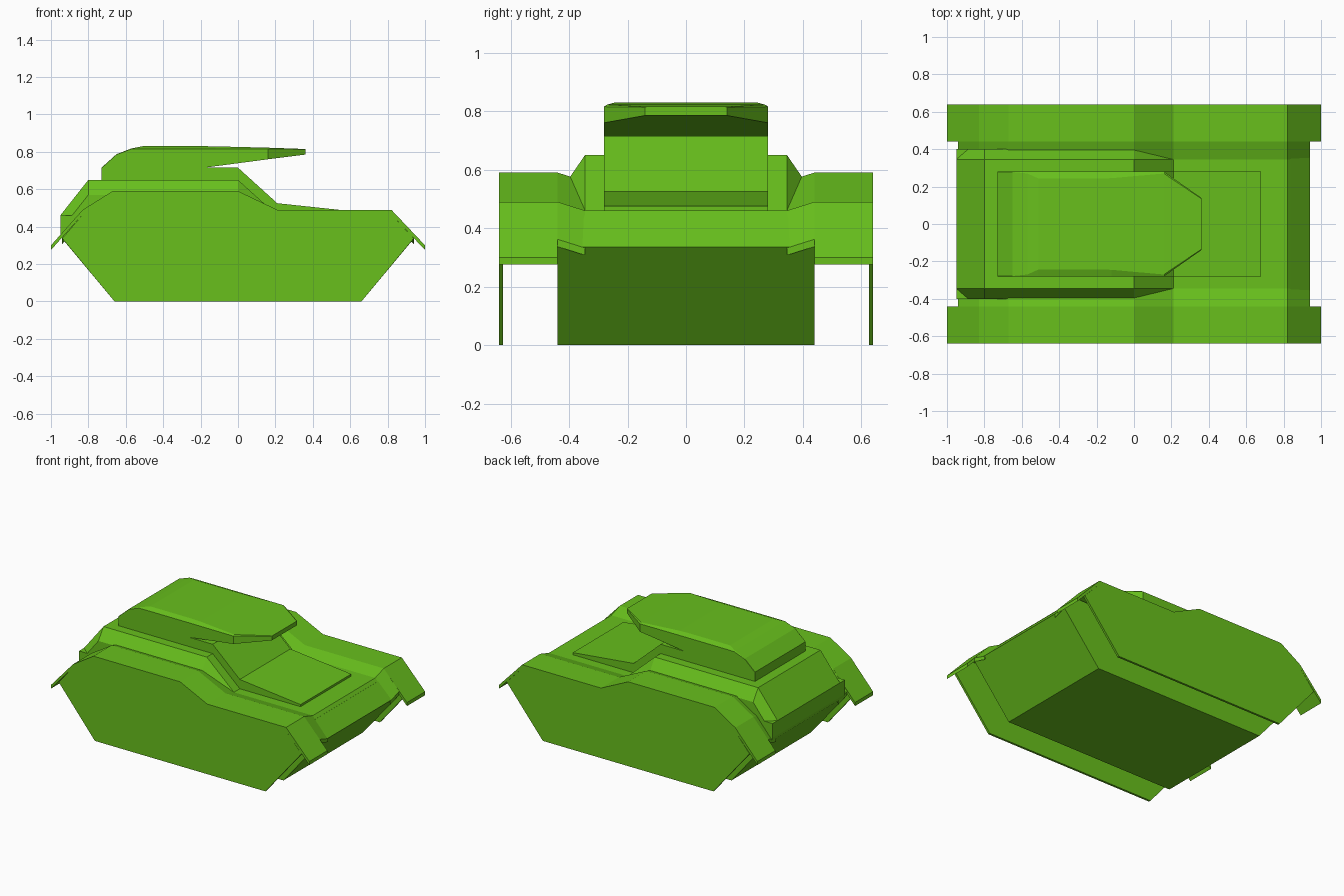
import bpy
import bmesh

if "Cube" in bpy.data.objects:
    bpy.data.objects.remove(bpy.data.objects["Cube"])

green = bpy.data.materials.new("green")
green.diffuse_color = (0.138, 0.527, 0.012, 1)
green.use_nodes = True
green.node_tree.nodes["Principled BSDF"].inputs["Base Color"].default_value = green.diffuse_color


def loft(name, rings):
    """Skin matching closed rings of 3D points and cap both ends."""
    bm = bmesh.new()
    rows = [[bm.verts.new(p) for p in ring] for ring in rings]
    n = len(rows[0])
    for a, b in zip(rows, rows[1:]):
        for i in range(n):
            j = (i + 1) % n
            bm.faces.new((a[i], a[j], b[j], b[i]))
    bm.faces.new(rows[0])
    bm.faces.new(rows[-1])
    bmesh.ops.recalc_face_normals(bm, faces=bm.faces)
    me = bpy.data.meshes.new(name)
    bm.to_mesh(me)
    bm.free()
    me.materials.append(green)
    ob = bpy.data.objects.new(name, me)
    bpy.context.collection.objects.link(ob)
    return ob


def section(profile, y, dz=0):
    return [(x, y, z + dz) for x, z in profile]


def prism(name, profile, y0, y1):
    return loft(name, [section(profile, y0), section(profile, y1)])


def band(top, t=0.025):
    """Closed strip profile below a polyline."""
    return top + [(x, z - t) for x, z in reversed(top)]


# Lower and upper hull
prism("lower_hull", [(-.66, 0), (.66, 0), (.94, .335), (.84, .44),
                     (-.84, .44), (-.94, .335)], -.44, .44)
prism("upper_hull", [(.94, .335), (.82, .46), (-.95, .46), (-.95, .36),
                     (-.94, .335)], -.40, .40)

# Raised engine deck with sloped sides
deck = [(-.95, .46), (-.80, .65), (0, .65), (.21, .46)]
inner = deck + [(.21, .40), (-.95, .36)]
outer = [(x, z - .08) for x, z in deck] + [(.21, .37), (-.95, .36)]
loft("superstructure", [section(outer, -.40), section(inner, -.345),
                        section(inner, .345), section(outer, .40)])

# Fenders, their inner slopes and the side skirts
crest = [(-.83, .49), (-.67, .59), (0, .59), (.21, .49), (.82, .49)]
fender = [(-1, .30)] + crest + [(1, .30)]
slope = [(-.94, .362)] + crest + [(.94, .362)]
skirt = [(-.66, 0), (.66, 0), (.94, .337)] + \
        [(x, z - .025) for x, z in reversed(crest)] + [(-.94, .337)]
for side, s in (("left", -1), ("right", 1)):
    prism(side + "_fender", band(fender), s * .44, s * .64)
    loft(side + "_fender_slope", [section(band(slope), s * .44),
                                  section(band(slope), s * .345, -.03)])
    prism(side + "_skirt", skirt, s * .625, s * .64)

# Turret base with long front ramp
prism("turret_base", [(-.73, .60), (-.73, .715), (0, .715), (.21, .525),
                      (.68, .475), (.68, .44), (0, .44)], -.28, .28)

# Turret cap: x, bottom z, shoulder z, top z, shoulder half width, top half width
stations = [(-.73, .70, .712, .715, .28, .279),
            (-.65, .70, .785, .787, .28, .278),
            (-.57, .70, .815, .818, .28, .27),
            (-.51, .70, .816, .83, .28, .243),
            (-.18, .715, .816, .83, .28, .243),
            (-.12, .723, .816, .829, .28, .245),
            (.16, .760, .815, .822, .28, .27),
            (.36, .785, .813, .815, .14, .135)]
loft("turret_cap", [[(x, -w, b), (x, w, b), (x, w, m), (x, v, t), (x, -v, t), (x, -w, m)]
                    for x, b, m, t, w, v in stations])
